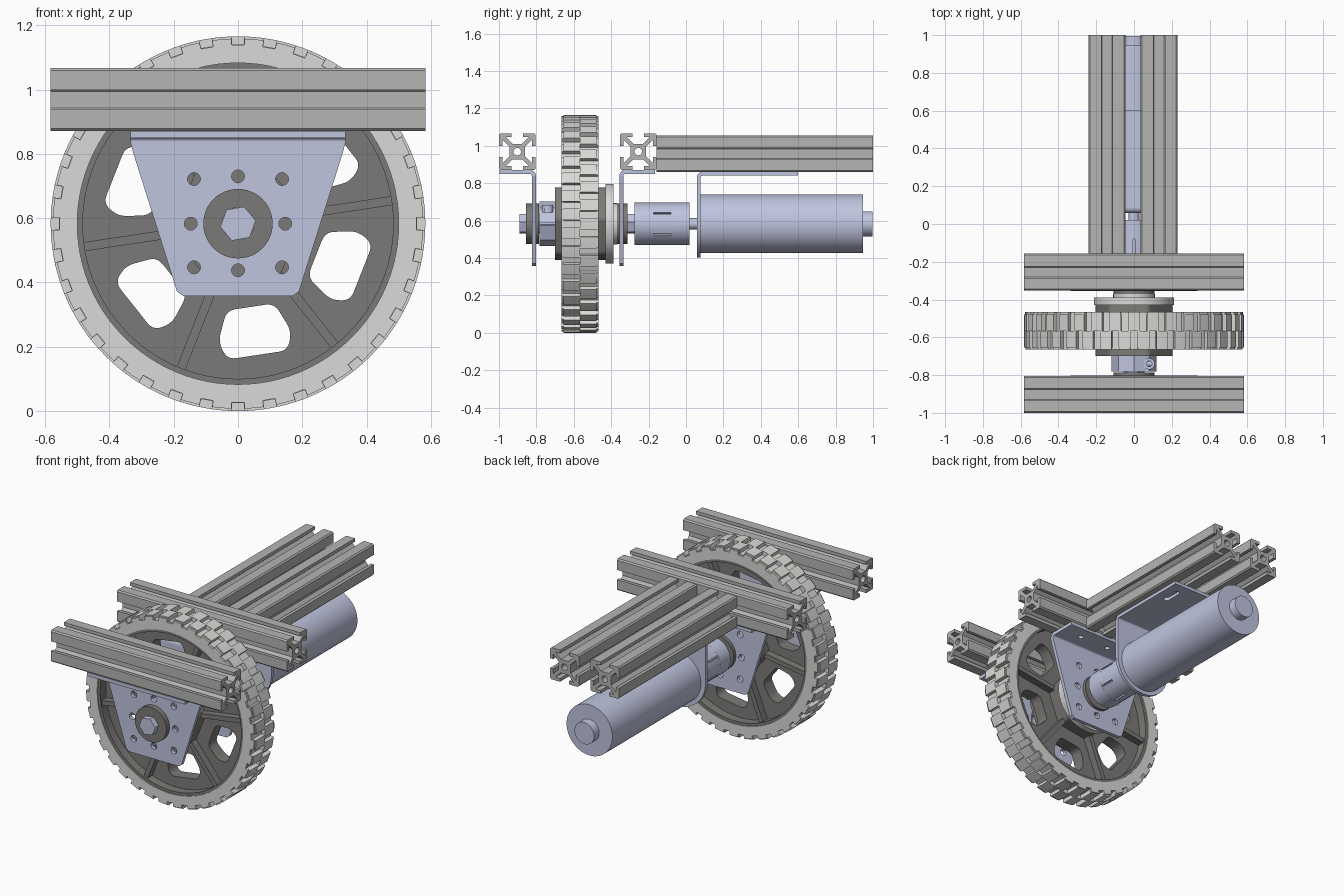
import bpy, bmesh
from math import sin, cos, pi, radians
from mathutils import Matrix, Vector, Euler

cube = bpy.data.objects.get("Cube")
if cube:
    bpy.data.objects.remove(cube)


def material(name, rgb):
    m = bpy.data.materials.new(name)
    m.use_nodes = True
    m.diffuse_color = (*rgb, 1)
    m.node_tree.nodes["Principled BSDF"].inputs["Base Color"].default_value = (*rgb, 1)
    return m


steel = material("pale blue steel", (0.53, 0.56, 0.74))
alloy = material("rail grey", (0.46, 0.46, 0.45))
rubber = material("light grey tyre", (0.70, 0.70, 0.68))
plastic = material("dark grey rim", (0.20, 0.195, 0.185))

AXLE = 0.583          # height of the wheel axis
TILT = radians(8.5)   # rotation of the spoke pattern
TURN = {"x": Euler((pi / 2, 0, pi / 2)), "y": Euler((pi / 2, 0, 0)), "z": Euler((0, 0, 0))}


def circle(r, u=0, v=0, n=48, start=0):
    return [(u + r * cos(start + 2 * pi * i / n), v + r * sin(start + 2 * pi * i / n)) for i in range(n)]


def arc(u, v, r, a, b, n=8):
    return [(u + r * cos(a + (b - a) * i / n), v + r * sin(a + (b - a) * i / n)) for i in range(n + 1)]


def rotate(pts, a):
    return [(u * cos(a) - v * sin(a), u * sin(a) + v * cos(a)) for u, v in pts]


def notched(n, r_out, r_in, gap, phase=0):
    """Circle outline with n notches, each taking the given share of the pitch."""
    pts, pitch = [], 2 * pi / n
    for i in range(n):
        a = phase + i * pitch
        g = gap * pitch / 2
        pts += [(r_in * cos(a - g), r_in * sin(a - g)), (r_in * cos(a + g), r_in * sin(a + g))]
        for k in range(5 if n < 10 else 3):
            b = a + g + (pitch - 2 * g) * k / (4 if n < 10 else 2)
            pts.append((r_out * cos(b), r_out * sin(b)))
    return pts


def rounded(pts, r):
    """Round the corners of a polygon with short quadratic bends."""
    out = []
    for i, p in enumerate(pts):
        p, a, b = Vector(p), Vector(pts[i - 1]), Vector(pts[(i + 1) % len(pts)])
        s, e = p + (a - p).normalized() * r, p + (b - p).normalized() * r
        for k in range(6):
            t = k / 5
            out.append(tuple(s * (1 - t) ** 2 + p * 2 * t * (1 - t) + e * t * t))
    return out


def prism(name, loops, axis, lo, hi, mat, origin=(0, 0, 0)):
    """Extrude outlines (first is outer, rest are holes) from lo to hi along an axis."""
    cu = bpy.data.curves.new(name, "CURVE")
    cu.dimensions, cu.fill_mode, cu.extrude = "2D", "BOTH", (hi - lo) / 2
    for loop in loops:
        sp = cu.splines.new("POLY")
        sp.points.add(len(loop) - 1)
        for p, (u, v) in zip(sp.points, loop):
            p.co = (u, v, 0, 1)
        sp.use_cyclic_u = True
    tmp = bpy.data.objects.new(name, cu)
    bpy.context.collection.objects.link(tmp)
    deps = bpy.context.evaluated_depsgraph_get()
    me = bpy.data.meshes.new_from_object(tmp.evaluated_get(deps))
    bpy.data.objects.remove(tmp)
    bpy.data.curves.remove(cu)
    shift = Vector(origin)
    shift["xyz".index(axis)] += (lo + hi) / 2
    me.transform(Matrix.Translation(shift) @ TURN[axis].to_matrix().to_4x4())
    bm = bmesh.new()
    bm.from_mesh(me)
    bmesh.ops.remove_doubles(bm, verts=bm.verts, dist=1e-5)
    bmesh.ops.recalc_face_normals(bm, faces=bm.faces)
    bm.to_mesh(me)
    bm.free()
    me.materials.clear()
    me.materials.append(mat)
    ob = bpy.data.objects.new(name, me)
    bpy.context.collection.objects.link(ob)
    return ob


def axle_part(name, loops, lo, hi, mat):
    return prism(name, loops, "y", lo, hi, mat, (0, 0, AXLE))


def cylinder(name, r, lo, hi, mat, n=48):
    return axle_part(name, [circle(r, n=n)], lo, hi, mat)


# Slotted rails
H, SLOT, WALL, WEB, CORE = 0.098, 0.03, 0.02, 0.016, 0.042
inner = H - WALL
half = [(CORE, CORE - WEB), (inner, inner - WEB), (inner, SLOT), (H, SLOT), (H, H - 0.008)]
side = [(u, -v) for u, v in reversed(half)] + half
rail = [p for k in range(4) for p in rotate(side, k * pi / 2)]
rail_loops = [rail, circle(0.02, n=20)]
for name, y in (("front_cross_rail", -0.902), ("rear_cross_rail", -0.255)):
    prism(name, rail_loops, "x", -0.583, 0.583, alloy, (0, y, 0.969))
for name, x in (("left_long_rail", 0.133), ("right_long_rail", -0.143)):
    prism(name, rail_loops, "y", -0.157, 1.0, alloy, (x, 0, 0.958))

# Tyre: two staggered rows of tread blocks, with thin shoulders
MID = -0.566
N = 36
for name, sgn, phase in (("front", -1, -pi / 2), ("rear", 1, -pi / 2 + pi / N)):
    a, b = sorted((MID, MID + sgn * 0.088))
    axle_part(name + "_tread", [notched(N, 0.583, 0.558, 0.38, phase), circle(0.5, n=96)], a, b, rubber)
    a, b = sorted((MID + sgn * 0.088, MID + sgn * 0.099))
    axle_part(name + "_shoulder", [notched(N, 0.576, 0.556, 0.4, phase), circle(0.5, n=96)], a, b, rubber)

# Rim with six windows, thin ribs and a six-sided hub
axle_part("rim_ring", [circle(0.501, n=96), circle(0.483, n=96)], -0.66, -0.472, plastic)
window = rounded([(0.262, -0.075), (0.262, 0.075), (0.355, 0.115), (0.413, 0.095),
                  (0.413, -0.095), (0.355, -0.115)], 0.028)
windows = [rotate(window, TILT + pi / 6 + k * pi / 3) for k in range(6)]
axle_part("rim_web", [circle(0.49, n=96)] + windows, -0.605, -0.527, plastic)
for k in range(6):
    bar = [(0.15, -0.014), (0.488, -0.014), (0.488, 0.014), (0.15, 0.014)]
    axle_part("rim_rib_%d" % (k + 1), [rotate(bar, TILT + k * pi / 3)], -0.65, -0.482, plastic)
axle_part("wheel_hub", [rounded(circle(0.21, n=6, start=TILT), 0.02)], -0.70, -0.43, plastic)
cylinder("hub_flange", 0.213, -0.43, -0.388, rubber)
cylinder("hub_spacer", 0.11, -0.388, -0.37, rubber)

# Axle, bearings, collar
axle_part("hex_axle", [circle(0.056, n=6, start=radians(10))], -0.89, -0.27, steel)
bearing = [circle(0.108), circle(0.05, n=24)]
axle_part("front_bearing", bearing, -0.855, -0.785, plastic)
axle_part("rear_bearing", bearing, -0.372, -0.312, plastic)
axle_part("shaft_collar", [notched(2, 0.118, 0.1, 0.03, 0)], -0.782, -0.70, steel)
for s in (1, -1):
    prism("collar_screw", [circle(0.03, n=20), circle(0.016, n=6)], "z", s * 0.08 - 0.02, s * 0.08 + 0.02,
          steel, (s * 0.08, -0.74, AXLE))
    prism("collar_bolt_end", [circle(0.017, n=16)], "x", s * 0.09 - 0.018, s * 0.09 + 0.018,
          steel, (0, -0.74, AXLE + s * 0.075))

# Bearing brackets: tapered plate, rounded bend and foot
T = 0.022
holes = [circle(0.02, s * 0.137, z, 20) for s in (1, -1) for z in (0.722, 0.447)]
holes += [circle(0.02, u, z, 20) for u, z in ((0.147, AXLE), (-0.147, AXLE), (0, 0.73), (0, 0.438))]
taper = [(0.335, 0.838), (0.325, 0.8), (0.19, 0.372), (0.17, 0.358)]
plate = taper + [(-u, v) for u, v in reversed(taper)]
for name, y, d, end in (("front_bracket", -0.802, -1, -0.998), ("rear_bracket", -0.356, 1, -0.165)):
    a, b = sorted((y, y + d * T))
    prism(name + "_plate", [plate] + holes + [circle(0.104, 0, AXLE)], "y", a, b, steel)
    R = 0.034
    bend = arc(R, 0, R, pi, pi / 2) + arc(R, 0, R - T, pi / 2, pi)
    prism(name + "_bend", [[(d * u, v) for u, v in bend]], "x", -0.335, 0.335, steel, (0, y, 0.838))
    a, b = sorted((y + d * R, end))
    foot = [(-0.335, a), (0.335, a), (0.335, b), (-0.335, b)]
    foot_holes = [circle(0.016, u, (a + b) / 2, 16) for u in (-0.2, 0, 0.2)]
    prism(name + "_foot", [foot] + foot_holes, "z", 0.872 - T, 0.872, steel)

# Shaft coupler with slits, and motor shaft
cylinder("coupler_front", 0.113, -0.275, -0.175, steel)
axle_part("coupler_slit_band", [notched(6, 0.113, 0.09, 0.09, radians(30))], -0.175, -0.08, steel)
cylinder("coupler_rear", 0.113, -0.08, 0.02, steel)
cylinder("motor_shaft", 0.03, 0.02, 0.08, steel, 24)

# Motor and its bracket
cylinder("motor_body", 0.157, 0.078, 0.945, steel, 64)
cylinder("motor_end_cap", 0.067, 0.945, 0.996, steel)
W = 0.188
shield = [(W, 0.83)] + [(-W, 0.83)] + arc(0, 0.59, W, pi, 2 * pi, 24)
prism("motor_plate", [shield], "y", 0.058, 0.078, steel)
bend = arc(0.03, 0, 0.03, pi, pi / 2) + arc(0.03, 0, 0.01, pi / 2, pi)
prism("motor_bracket_bend", [bend], "x", -W, W, steel, (0, 0.058, 0.83))
slots = [arc(u, 0.52, 0.018, 0, pi) + arc(u, 0.43, 0.018, pi, 2 * pi) for u in (-0.113, 0.113)]
top = [(-W, 0.088), (W, 0.088), (W, 0.6), (-W, 0.6)]
prism("motor_bracket_top", [top] + slots, "z", 0.84, 0.86, steel)

# Smooth shading with sharp edges
bpy.ops.object.select_all(action="DESELECT")
for ob in bpy.context.collection.objects:
    if ob.type == "MESH":
        ob.select_set(True)
        bpy.context.view_layer.objects.active = ob
bpy.ops.object.shade_smooth_by_angle(angle=radians(30))
